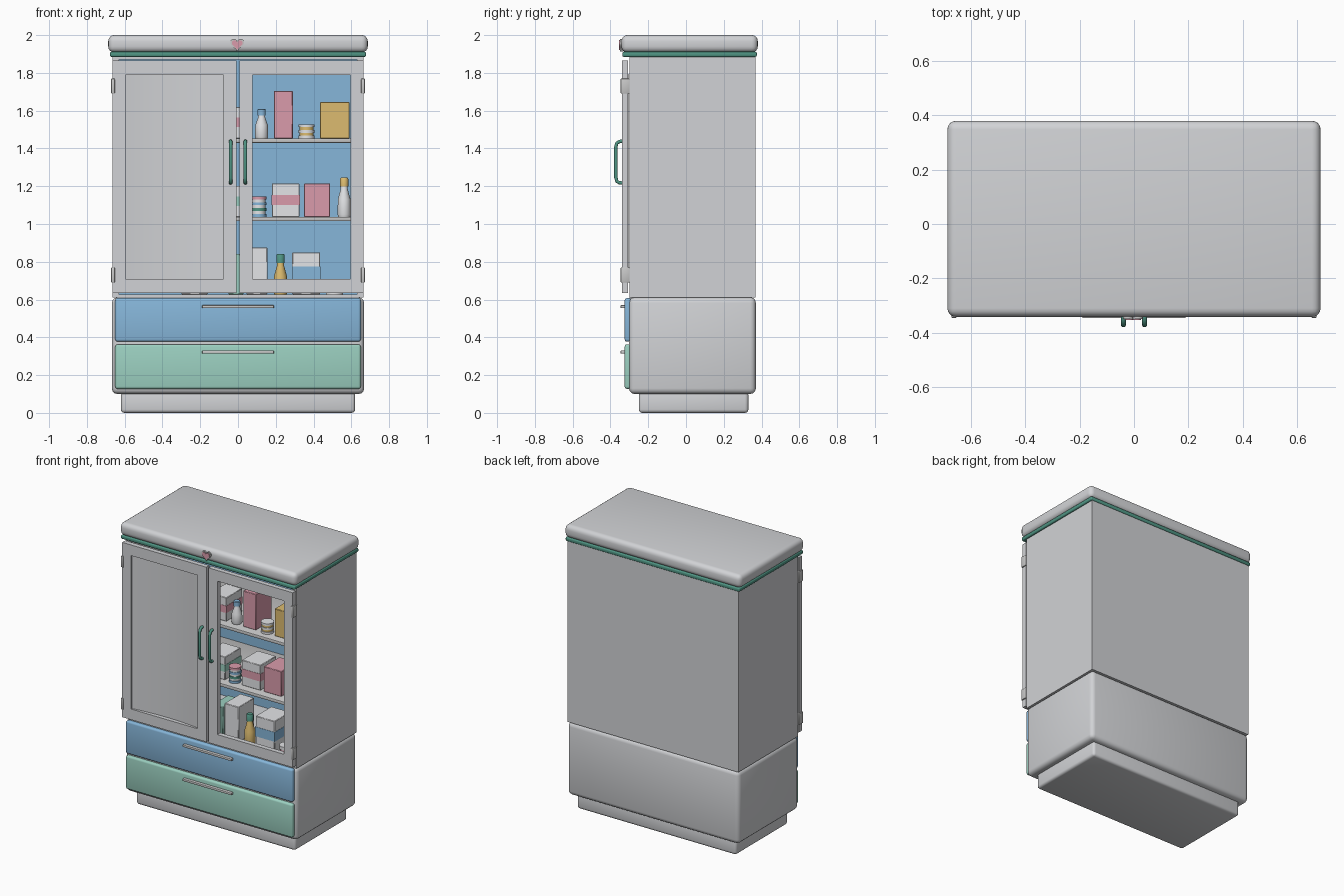
import bpy, bmesh, math
from mathutils import Vector

if "Cube" in bpy.data.objects:
    bpy.data.objects.remove(bpy.data.objects["Cube"])


def mat(name, r, g, b):
    m = bpy.data.materials.new(name)
    m.diffuse_color = (r, g, b, 1)
    m.use_nodes = True
    m.node_tree.nodes["Principled BSDF"].inputs["Base Color"].default_value = m.diffuse_color
    return m


BODY = mat("body_grey", 0.64, 0.65, 0.67)
WHITE = mat("white", 0.82, 0.83, 0.85)
METAL = mat("metal_grey", 0.58, 0.58, 0.58)
BLUE = mat("blue", 0.24, 0.47, 0.70)
GREEN = mat("green", 0.33, 0.63, 0.53)
TEAL = mat("dark_teal", 0.08, 0.30, 0.23)
PINK = mat("pink", 0.70, 0.33, 0.41)
YELLOW = mat("yellow", 0.72, 0.50, 0.16)


def finish(name, bm, material):
    bmesh.ops.recalc_face_normals(bm, faces=bm.faces)
    me = bpy.data.meshes.new(name)
    bm.to_mesh(me)
    bm.free()
    me.materials.append(material)
    ob = bpy.data.objects.new(name, me)
    bpy.context.collection.objects.link(ob)
    bpy.ops.object.select_all(action='DESELECT')
    ob.select_set(True)
    bpy.context.view_layer.objects.active = ob
    bpy.ops.object.shade_smooth_by_angle(angle=math.radians(40))
    return ob


def box(name, x, y, z, material, bevel=0.0, segs=3):
    """Box from (min, max) ranges with optional rounded edges."""
    bm = bmesh.new()
    bmesh.ops.create_cube(bm, size=1)
    for v in bm.verts:
        v.co = Vector([(r[0] + r[1]) / 2 + c * (r[1] - r[0]) for r, c in zip((x, y, z), v.co)])
    if bevel:
        bmesh.ops.bevel(bm, geom=bm.edges[:], offset=bevel, segments=segs, profile=0.5, affect='EDGES')
    return finish(name, bm, material)


def lathe(name, cx, cy, profile, material, n=20):
    """Turned shape from (radius, z) points."""
    bm = bmesh.new()
    rings = [[bm.verts.new((cx + r * math.cos(2 * math.pi * i / n), cy + r * math.sin(2 * math.pi * i / n), z))
              for i in range(n)] for r, z in profile]
    for a, b in zip(rings, rings[1:]):
        for i in range(n):
            bm.faces.new((a[i], a[(i + 1) % n], b[(i + 1) % n], b[i]))
    bm.faces.new(rings[0])
    bm.faces.new(rings[-1])
    return finish(name, bm, material)


def frame(name, x, z, hx, hz, y, material):
    """Rectangular frame with a rectangular opening."""
    bm = bmesh.new()

    def loop(rx, rz, yy):
        return [bm.verts.new((a, yy, b)) for a, b in
                ((rx[0], rz[0]), (rx[1], rz[0]), (rx[1], rz[1]), (rx[0], rz[1]))]
    loops = [loop(x, z, y[0]), loop(hx, hz, y[0]), loop(hx, hz, y[1]), loop(x, z, y[1])]
    for k in range(4):
        a, b = loops[k], loops[(k + 1) % 4]
        for i in range(4):
            bm.faces.new((a[i], a[(i + 1) % 4], b[(i + 1) % 4], b[i]))
    edges = [e for e in bm.edges if e.calc_face_angle(0) > 0.5]
    bmesh.ops.bevel(bm, geom=edges, offset=0.006, segments=2, profile=0.5, affect='EDGES')
    return finish(name, bm, material)


def tube(name, pts, r, material):
    cu = bpy.data.curves.new(name, 'CURVE')
    cu.dimensions = '3D'
    cu.bevel_depth, cu.bevel_resolution, cu.use_fill_caps = r, 3, True
    sp = cu.splines.new('POLY')
    sp.points.add(len(pts) - 1)
    for p, c in zip(sp.points, pts):
        p.co = (*c, 1)
    cu.materials.append(material)
    ob = bpy.data.objects.new(name, cu)
    bpy.context.collection.objects.link(ob)


# Plinth, drawer base, top cap with trim
box("plinth", (-0.62, 0.62), (-0.25, 0.33), (0, 0.115), BODY, 0.018)
box("drawer_base", (-0.668, 0.668), (-0.302, 0.37), (0.10, 0.612), BODY, 0.03)
box("trim_strip", (-0.678, 0.678), (-0.337, 0.375), (1.885, 1.912), TEAL, 0.008)
box("top_cap", (-0.687, 0.687), (-0.342, 0.38), (1.908, 2.0), BODY, 0.032, 4)

# Open cabinet shell with blue lining
for s, side in ((-1, "left"), (1, "right")):
    box(side + "_wall", sorted((s * 0.63, s * 0.665)), (-0.298, 0.368), (0.612, 1.888), BODY)
box("back_wall", (-0.64, 0.64), (0.32, 0.368), (0.612, 1.888), BODY)
box("ceiling", (-0.64, 0.64), (-0.298, 0.33), (1.872, 1.888), BODY)
box("cabinet_floor", (-0.64, 0.64), (-0.298, 0.33), (0.606, 0.628), BODY)
box("back_lining", (-0.63, 0.63), (0.312, 0.32), (0.628, 1.872), BLUE)
for z in (1.015, 1.43):
    box("shelf", (-0.63, 0.63), (-0.27, 0.312), (z, z + 0.023), METAL, 0.004, 2)

# Doors, hinges and door handles
for s, side in ((-1, "left"), (1, "right")):
    def rng(a, b):
        return sorted((s * a, s * b))
    frame(side + "_door_frame", rng(0.008, 0.664), (0.635, 1.865),
          rng(0.078, 0.595), (0.71, 1.79), (-0.34, -0.306), BODY)
    for z in (0.69, 1.69):
        box(side + "_hinge", rng(0.652, 0.672), (-0.346, -0.298), (z, z + 0.08), METAL, 0.005, 2)
    x = s * 0.039
    tube(side + "_door_handle", [(x, -0.335, 1.217), (x, -0.352, 1.218), (x, -0.366, 1.226),
                                 (x, -0.371, 1.245), (x, -0.371, 1.41), (x, -0.366, 1.428),
                                 (x, -0.352, 1.437), (x, -0.335, 1.438)], 0.0095, TEAL)

# Gently curved panel filling the left door
bm = bmesh.new()
cols = []
for i in range(17):
    t = i / 8 - 1
    px, py = -0.337 + t * 0.262, -0.331 + 0.02 * (1 - t * t)
    cols.append([bm.verts.new((px, yy, zz)) for yy, zz in
                 ((py, 0.705), (py, 1.795), (py + 0.006, 1.795), (py + 0.006, 0.705))])
for a, b in zip(cols, cols[1:]):
    for i in range(4):
        bm.faces.new((a[i], a[(i + 1) % 4], b[(i + 1) % 4], b[i]))
bm.faces.new(cols[0])
bm.faces.new(cols[-1])
finish("left_door_panel", bm, BODY)

# Drawers with bar handles
for z0, z1, hz, m, nm in ((0.377, 0.608, 0.562, BLUE, "upper"), (0.127, 0.363, 0.322, GREEN, "lower")):
    box(nm + "_drawer", (-0.65, 0.65), (-0.325, -0.29), (z0, z1), m, 0.013)
    box(nm + "_drawer_handle", (-0.19, 0.19), (-0.346, -0.32), (hz - 0.008, hz + 0.008), METAL, 0.003, 2)


# Heart ornament: a larger rim plate under a smaller pink plate
def heart(name, size, y0, y1, material):
    bm = bmesh.new()
    vs = []
    for i in range(28):
        t = 2 * math.pi * i / 28
        hx = 16 * math.sin(t) ** 3
        hz = 13 * math.cos(t) - 5 * math.cos(2 * t) - 2 * math.cos(3 * t) - math.cos(4 * t)
        vs.append(bm.verts.new((hx * size / 32 - 0.004, y0, (hz + 2) * size / 32 + 1.948)))
    ext = bmesh.ops.extrude_face_region(bm, geom=[bm.faces.new(vs)])
    for v in ext["geom"]:
        if isinstance(v, bmesh.types.BMVert):
            v.co.y = y1
    finish(name, bm, material)


heart("heart_rim", 0.074, -0.33, -0.349, METAL)
heart("heart_ornament", 0.058, -0.34, -0.354, PINK)


# Shelf goods
def carton(x, z, material, band=None, y=(-0.215, -0.04)):
    box("carton", x, y, z, material, 0.003, 1)
    if band:
        h, e = z[1] - z[0], 0.002
        box("carton_band", (x[0] - e, x[1] + e), (y[0] - e, y[1] + e),
            (z[0] + 0.36 * h, z[0] + 0.66 * h), band)


def bottle(x, z, h, r, material, cap, y=-0.19):
    lathe("bottle", x, y, [(r * 0.9, z), (r, z + 0.06 * h), (r * 0.95, z + 0.45 * h),
                           (r * 0.55, z + 0.7 * h), (r * 0.5, z + 0.8 * h)], material)
    lathe("bottle_cap", x, y, [(r * 0.62, z + 0.78 * h), (r * 0.62, z + 0.97 * h), (r * 0.5, z + h)], cap)


def stack(x, z, h, r, colours, y=-0.19):
    d = h / len(colours)
    for i, m in enumerate(colours):
        rr = r * (1 if i % 2 == 0 else 0.88)
        lathe("stacked_disc", x, y, [(rr, z + i * d), (rr, z + (i + 1) * d)], m)


T, M, B = 1.453, 1.038, 0.628
carton((-0.07, 0.06), (T, 1.62), WHITE, PINK)
bottle(0.125, T, 0.157, 0.035, WHITE, BLUE)
carton((0.19, 0.29), (T, 1.705), PINK)
stack(0.363, T, 0.075, 0.042, [WHITE, YELLOW, WHITE, YELLOW, WHITE])
carton((0.435, 0.59), (T, 1.645), YELLOW)

carton((-0.09, 0.05), (M, 1.20), WHITE, GREEN)
stack(0.11, M, 0.108, 0.04, [BLUE, WHITE, TEAL, WHITE, BLUE, WHITE, PINK])
carton((0.18, 0.325), (M, 1.215), WHITE, PINK)
carton((0.35, 0.488), (M, 1.215), PINK)
bottle(0.562, M, 0.207, 0.035, WHITE, YELLOW)

carton((-0.05, 0.03), (B, 0.84), GREEN)
carton((0.045, 0.155), (B, 0.875), WHITE)
bottle(0.225, B, 0.212, 0.036, YELLOW, TEAL)
carton((0.287, 0.435), (B, 0.85), WHITE, BLUE)
stack(0.51, B, 0.07, 0.045, [WHITE, PINK, WHITE])

# Goods behind the closed left door
carton((-0.30, -0.16), (B, 0.82), WHITE, BLUE)
carton((-0.45, -0.32), (M, 1.22), PINK)
carton((-0.40, -0.25), (T, 1.64), YELLOW)
